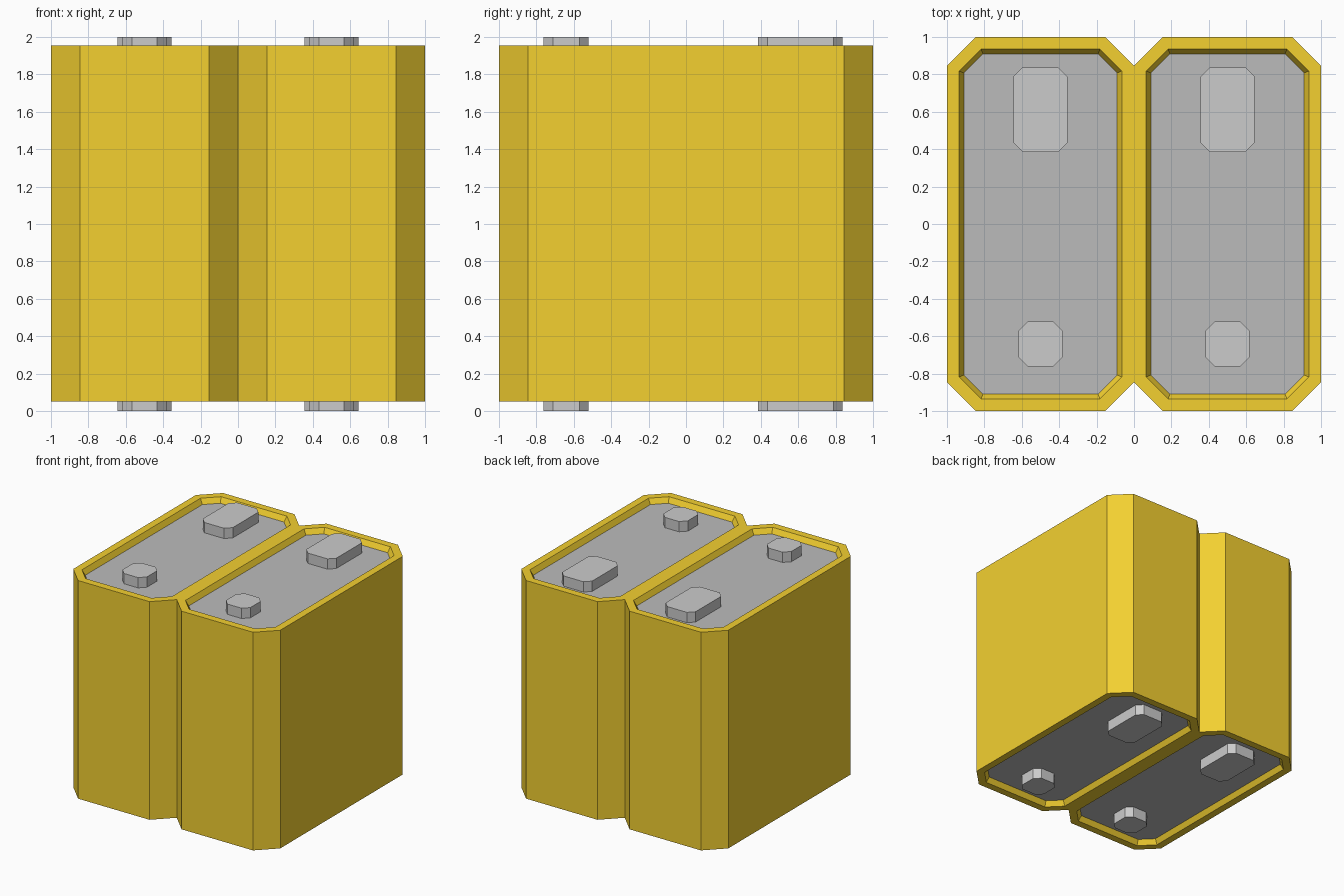
import bpy, bmesh

if "Cube" in bpy.data.objects:
    bpy.data.objects.remove(bpy.data.objects["Cube"])

Z_LOW, Z_HIGH = 0.05, 1.955      # casing height range
RIM, SLOPE, RECESS = 0.065, 0.025, 0.045


def material(name, rgb):
    m = bpy.data.materials.new(name)
    m.diffuse_color = (*rgb, 1)
    m.use_nodes = True
    m.node_tree.nodes["Principled BSDF"].inputs["Base Color"].default_value = m.diffuse_color
    return m


def add_prism(bm, x0, x1, y0, y1, z0, z1, c):
    """Chamfered rectangle extruded from z0 to z1; returns its two end faces."""
    outline = [(x0 + c, y0), (x1 - c, y0), (x1, y0 + c), (x1, y1 - c),
               (x1 - c, y1), (x0 + c, y1), (x0, y1 - c), (x0, y0 + c)]
    low = [bm.verts.new((x, y, z0)) for x, y in outline]
    high = [bm.verts.new((x, y, z1)) for x, y in outline]
    ends = [bm.faces.new(low[::-1]), bm.faces.new(high)]
    for i in range(8):
        j = (i + 1) % 8
        bm.faces.new((low[i], low[j], high[j], high[i]))
    return ends


def finish(bm, name, mats=()):
    bm.normal_update()
    mesh = bpy.data.meshes.new(name)
    bm.to_mesh(mesh)
    bm.free()
    for m in mats:
        mesh.materials.append(m)
    obj = bpy.data.objects.new(name, mesh)
    bpy.context.collection.objects.link(obj)
    return obj


yellow = material("yellow_casing", (0.9, 0.63, 0.03))
dark_grey = material("end_plate_grey", (0.5, 0.5, 0.5))

# Casing: two chamfered cells with a bevelled rim and recessed end plates
bm = bmesh.new()
ends = []
for x0 in (-1, 0):
    ends += add_prism(bm, x0, x0 + 1, -1, 1, Z_LOW, Z_HIGH, 0.155)
bm.normal_update()
for face in ends:
    bmesh.ops.inset_region(bm, faces=[face], thickness=RIM, use_even_offset=True)
    bmesh.ops.inset_region(bm, faces=[face], thickness=SLOPE, depth=-RECESS,
                           use_even_offset=True)
    face.material_index = 1
# Join the cells by removing the wall between them
wall = [f for f in bm.faces if all(abs(v.co.x) < 1e-4 for v in f.verts)]
bmesh.ops.delete(bm, geom=wall, context='FACES')
bmesh.ops.remove_doubles(bm, verts=bm.verts[:], dist=1e-4)
finish(bm, "casing", (yellow, dark_grey))

# Terminals: one large and one small pad on both ends of each cell
PADS = {"large_terminal": (0.145, 0.385, 0.838), "small_terminal": (0.118, -0.762, -0.52)}
for cx, side in ((-0.5, "left"), (0.5, "right")):
    for name, (half, y0, y1) in PADS.items():
        for end, z0, z1 in (("top", Z_HIGH - RECESS, 2.0), ("bottom", 0.0, Z_LOW + RECESS)):
            bm = bmesh.new()
            add_prism(bm, cx - half, cx + half, y0, y1, z0, z1, 0.05)
            finish(bm, f"{name}_{side}_{end}")
